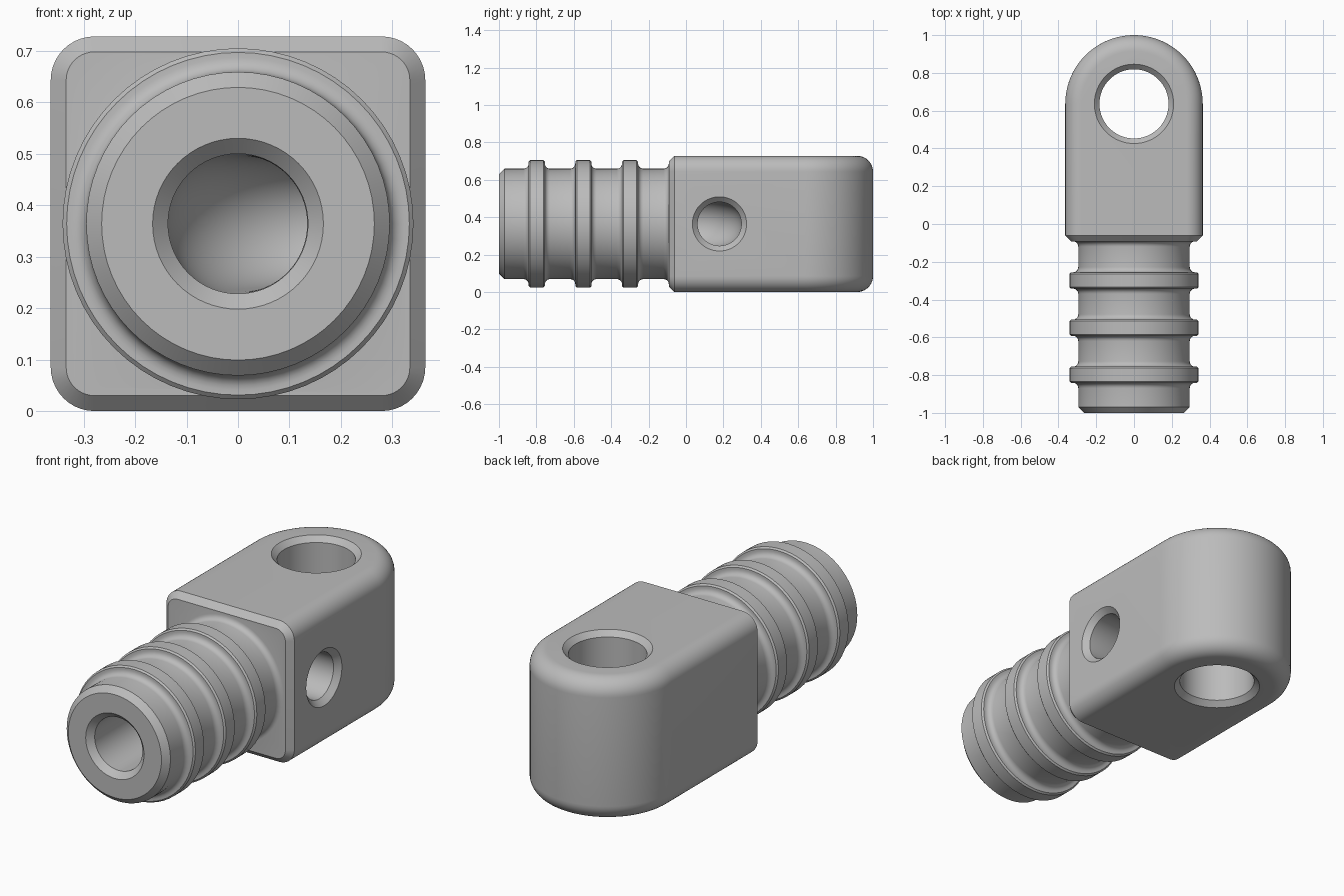
import bpy, bmesh
from math import sin, cos, pi
from mathutils import Vector

cube = bpy.data.objects.get("Cube")
if cube:
    bpy.data.objects.remove(cube, do_unlink=True)

W = 0.364          # half width of the block, also the height of the shaft axis
FILLET = 0.085     # rounding of the long edges
CHAMFER = 0.03
FRONT = -0.092     # front face of the block
SEG = 64

grey = bpy.data.materials.new("light_grey")
grey.use_nodes = True
grey.diffuse_color = (0.5, 0.5, 0.5, 1)
grey.node_tree.nodes["Principled BSDF"].inputs["Base Color"].default_value = (0.5, 0.5, 0.5, 1)


def finish(name, bm):
    bmesh.ops.recalc_face_normals(bm, faces=bm.faces)
    mesh = bpy.data.meshes.new(name)
    bm.to_mesh(mesh)
    bm.free()
    mesh.materials.append(grey)
    obj = bpy.data.objects.new(name, mesh)
    bpy.context.collection.objects.link(obj)
    return obj


def tube(name, stations):
    """Closed solid through circles given as (centre, direction, radius)."""
    bm = bmesh.new()
    rings = []
    for centre, direction, radius in stations:
        d = Vector(direction)
        up = Vector((0, 1, 0)) if abs(d.z) > 0.5 else Vector((0, 0, 1))
        side = up.cross(d)
        rings.append([bm.verts.new(Vector(centre) + radius * (side * cos(a) + up * sin(a)))
                      for a in (2 * pi * i / SEG for i in range(SEG))])
    for r, s in zip(rings, rings[1:]):
        for i in range(SEG):
            j = (i + 1) % SEG
            bm.faces.new((r[i], r[j], s[j], s[i]))
    bm.faces.new(rings[0])
    bm.faces.new(rings[-1])
    return finish(name, bm)


def block():
    """Block with a half-round back end, rounded long edges and chamfered front."""
    bm = bmesh.new()
    core, n, m = W - FILLET, 10, 40
    levels = [(s, pi / 2 * i / n) for s, order in ((-1, range(n, -1, -1)), (1, range(n + 1)))
              for i in order]
    rows = []
    for s, a in levels:
        x, z = core + FILLET * cos(a), W + s * (core + FILLET * sin(a))
        fx = core + (FILLET - CHAMFER) * cos(a)
        fz = W + s * (core + (FILLET - CHAMFER) * sin(a))
        pts = [(fx, FRONT, fz), (x, FRONT + CHAMFER, z)]
        pts += [(x * cos(t), 1 - W + x * sin(t), z) for t in (pi * k / m for k in range(m + 1))]
        pts += [(-x, FRONT + CHAMFER, z), (-fx, FRONT, fz)]
        rows.append([bm.verts.new(p) for p in pts])
    for r, s in zip(rows, rows[1:]):
        for k in range(len(r) - 1):
            bm.faces.new((r[k], r[k + 1], s[k + 1], s[k]))
    for r in (rows[0], rows[-1]):
        bm.faces.new(r[1:-1])
        bm.faces.new((r[0], r[1], r[-2], r[-1]))
    bm.faces.new([r[0] for r in rows] + [r[-1] for r in reversed(rows)])
    return finish("hose_fitting", bm)


def apply_boolean(target, tool, operation):
    mod = target.modifiers.new(operation, "BOOLEAN")
    mod.operation, mod.solver, mod.object = operation, "EXACT", tool
    bpy.context.view_layer.objects.active = target
    bpy.ops.object.modifier_apply(modifier=mod.name)
    bpy.data.objects.remove(tool, do_unlink=True)


# Ribbed shaft profile as (y, radius)
R, RIB, COVE, EDGE, HALF = 0.295, 0.341, 0.028, 0.008, 0.043
arc = [pi / 2 * i / 5 for i in range(6)]
profile = [(-1, R - CHAMFER), (-1 + CHAMFER, R)]
for y in (-0.798, -0.549, -0.299):
    rise = [(-HALF - COVE + COVE * sin(a), R + COVE * (1 - cos(a))) for a in arc]
    rise += [(-HALF, RIB - EDGE), (-HALF + EDGE, RIB)]
    profile += [(y + dy, r) for dy, r in rise]
    profile += [(y - dy, r) for dy, r in reversed(rise)]
profile += [(FRONT - COVE + COVE * sin(a), R + COVE * (1 - cos(a))) for a in arc]
profile.append((FRONT + 0.06, R + COVE))
shaft = tube("ribbed_shaft", [((0, y, W), (0, 1, 0), r) for y, r in profile])

# Elbow passage from the shaft end to the side port
BORE, PORT, PORT_Y, BEND = 0.136, 0.117, 0.179, 0.18
path = [((0, -1.02, W), (0, 1, 0), BORE + 0.05), ((0, -1 + CHAMFER, W), (0, 1, 0), BORE)]
steps = 16
for i in range(steps + 1):
    a = pi / 2 * i / steps
    path.append(((BEND * (1 - cos(a)), PORT_Y - BEND + BEND * sin(a), W),
                 (sin(a), cos(a), 0), BORE + (PORT - BORE) * i / steps))
path += [((W - 0.028, PORT_Y, W), (1, 0, 0), PORT), ((W + 0.02, PORT_Y, W), (1, 0, 0), PORT + 0.048)]
passage = tube("passage_cutter", path)

# Vertical eye with a chamfer at both rims
EYE, RIM = 0.183, 0.027
eye = tube("eye_cutter", [((0, 1 - W, z), (0, 0, 1), r) for z, r in (
    (-0.02, EYE + RIM + 0.02), (RIM, EYE), (2 * W - RIM, EYE), (2 * W + 0.02, EYE + RIM + 0.02))])

fitting = block()
apply_boolean(fitting, shaft, "UNION")
apply_boolean(fitting, passage, "DIFFERENCE")
apply_boolean(fitting, eye, "DIFFERENCE")

bpy.ops.object.select_all(action="DESELECT")
fitting.select_set(True)
bpy.context.view_layer.objects.active = fitting
bpy.ops.object.shade_smooth_by_angle(angle=pi / 6)
